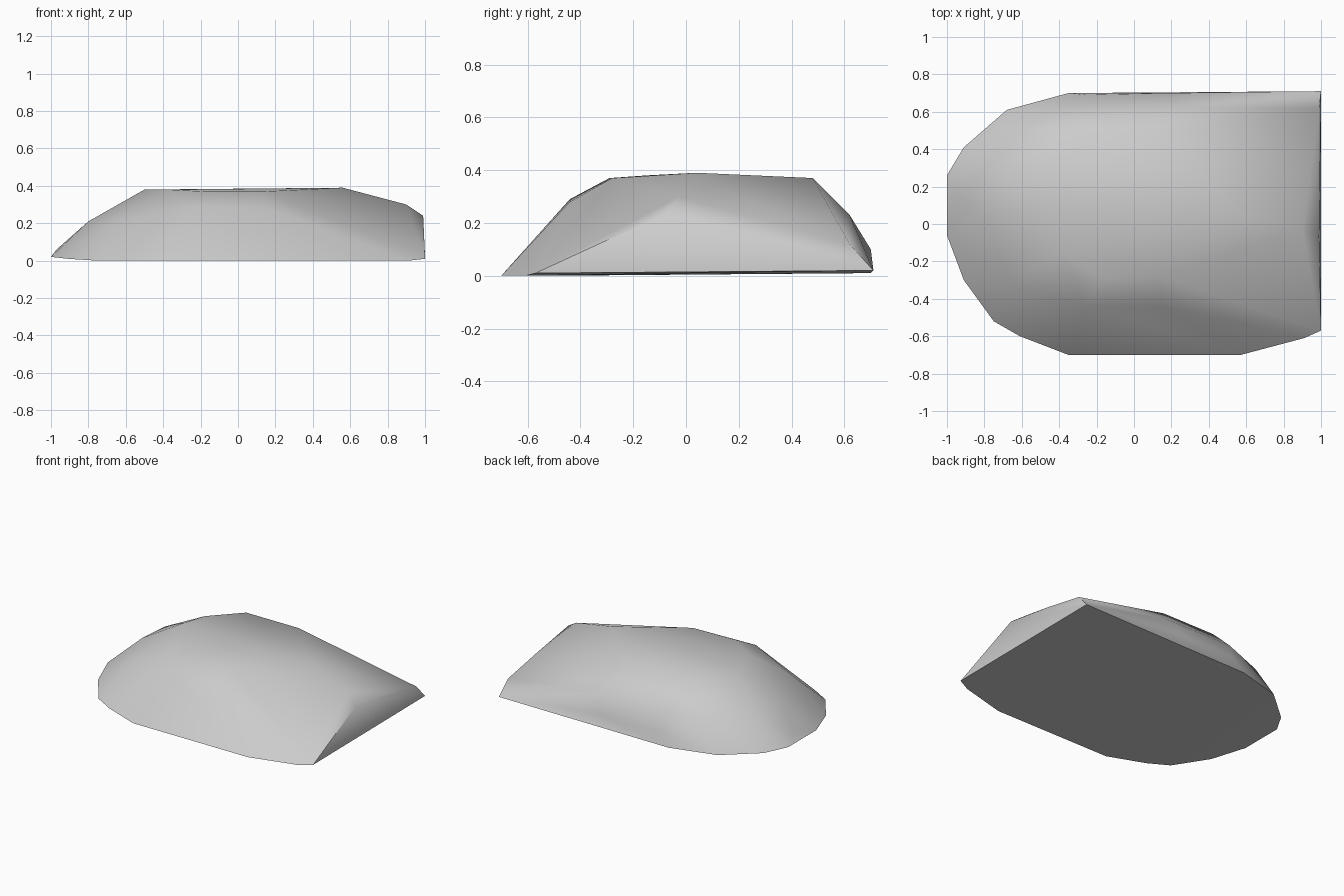
import bpy
import bmesh
import math
from mathutils import Vector

default_cube = bpy.data.objects.get("Cube")
if default_cube:
    bpy.data.objects.remove(default_cube, do_unlink=True)


def make_material(name, colour):
    material = bpy.data.materials.new(name)
    material.use_nodes = True
    material.diffuse_color = colour
    shader = material.node_tree.nodes["Principled BSDF"]
    shader.inputs["Base Color"].default_value = colour
    return material


# Contours in hundredths of a unit, from the ground up
base_outline = [
    (-100, 26, 2), (-91, 41, 1), (-68, 61, 1), (-35, 70, 1), (100, 71, 2),
    (100, -57, 1), (91, -61, 0), (57, -70, 0), (-35, -70, 0),
    (-61, -60, 0), (-75, -52, 0), (-91, -30, 1), (-100, -6, 2),
]
rounded_nose = [
    (-97, 15, 6), (-80, 5, 21), (-79, 30, 20), (-60, 52, 21), (-66, -32, 20),
]
back_shoulder = [
    (-25, 69, 10), (20, 70, 10), (-30, 61, 24), (22, 62, 23),
]
front_shoulder = [
    (-25, -44, 29), (15, -44, 28),
]
crown = [
    (-50, 10, 38), (-46, 28, 37), (-27, 48, 37), (15, 48, 37),
    (-38, -15, 38), (-18, -29, 37), (14, -28, 37), (56, 4, 39),
]
broken_end = [
    (90, -3, 30), (99, -7, 24), (98, 30, 19), (99, 62, 12),
]


def build_rock(name, contours, material):
    """Wrap the contours in a tight faceted skin."""
    bm = bmesh.new()
    for contour in contours:
        for point in contour:
            bm.verts.new(Vector(point) / 100)
    hull = bmesh.ops.convex_hull(bm, input=bm.verts[:])
    unused = [item for item in hull["geom_interior"]
              if isinstance(item, bmesh.types.BMVert)]
    bmesh.ops.delete(bm, geom=unused, context="VERTS")
    bmesh.ops.recalc_face_normals(bm, faces=bm.faces[:])
    mesh = bpy.data.meshes.new(name)
    bm.to_mesh(mesh)
    bm.free()
    mesh.materials.append(material)
    rock = bpy.data.objects.new(name, mesh)
    bpy.context.collection.objects.link(rock)
    return rock


# Worn boulder with one flat broken end
stone_grey = make_material("stone grey", (0.6, 0.6, 0.6, 1))
boulder = build_rock(
    "boulder",
    [base_outline, rounded_nose, back_shoulder, front_shoulder, crown, broken_end],
    stone_grey,
)

# Soft facets, with hard edges around the base and the broken end
bpy.ops.object.select_all(action="DESELECT")
boulder.select_set(True)
bpy.context.view_layer.objects.active = boulder
bpy.ops.object.shade_smooth_by_angle(angle=math.radians(32))
